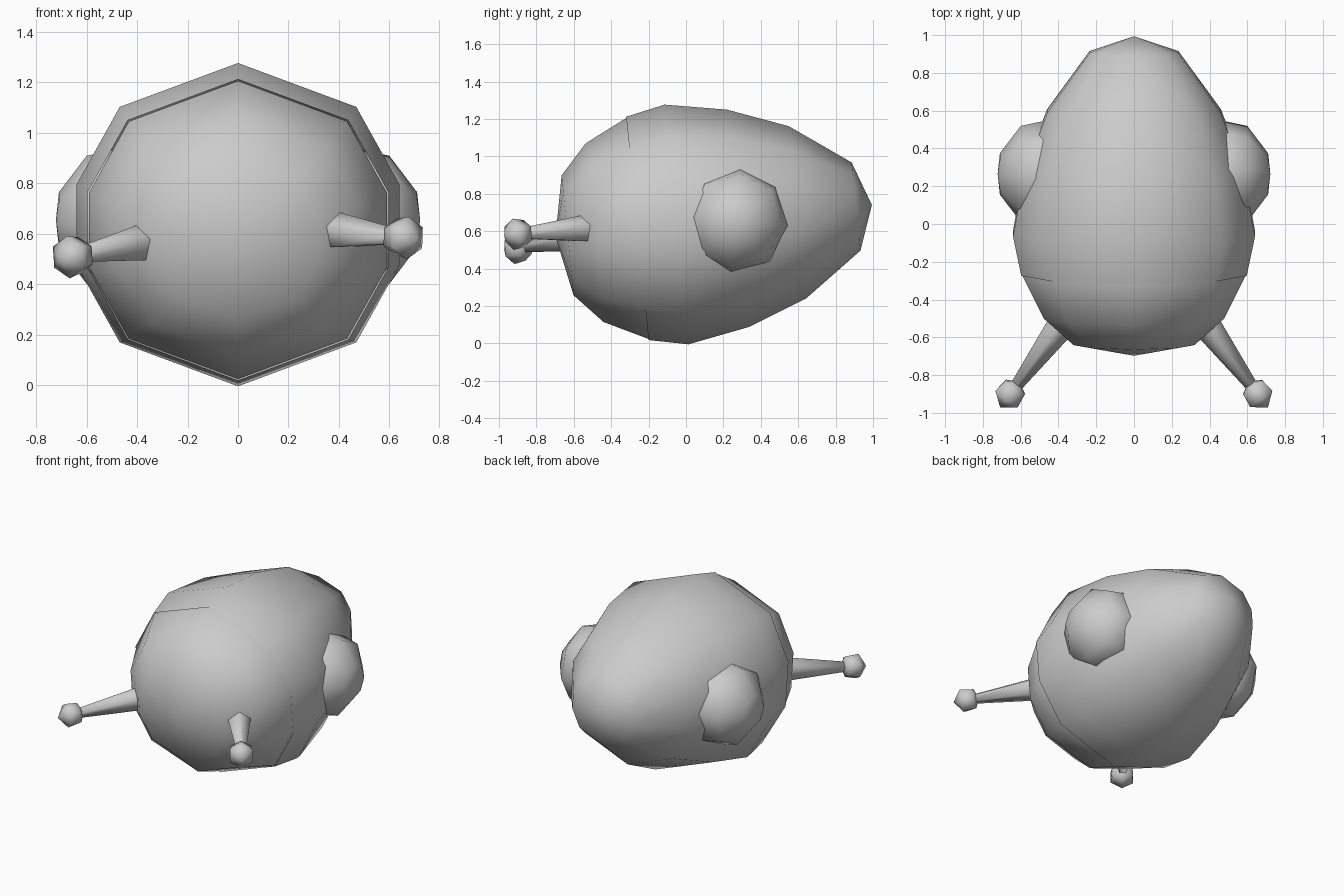
import bpy, bmesh, math
from mathutils import Vector

cube = bpy.data.objects.get("Cube")
if cube:
    bpy.data.objects.remove(cube, do_unlink=True)

grey = bpy.data.materials.new("plain grey")
grey.use_nodes = True
colour = (0.6, 0.6, 0.6, 1)
grey.diffuse_color = colour
grey.node_tree.nodes["Principled BSDF"].inputs["Base Color"].default_value = colour


def even(sides, start=0):
    return [(start + 360 * i / sides, 1) for i in range(sides)]


def lathe(name, origin, axis, profile, section):
    """Sweep (distance, radius) rings along an axis; section is (angle, scale)."""
    origin, axis = Vector(origin), Vector(axis).normalized()
    ref = Vector((0, 0, 1))
    up = (ref - axis * ref.dot(axis)).normalized()
    side = axis.cross(up)
    bm = bmesh.new()
    rings = []
    for t, r in profile:
        centre = origin + axis * t
        if r == 0:
            rings.append([bm.verts.new(centre)])
            continue
        ring = []
        for angle, scale in section:
            a = math.radians(angle)
            ring.append(bm.verts.new(
                centre + (side * math.cos(a) + up * math.sin(a)) * r * scale))
        rings.append(ring)
    n = len(section)
    for a, b in zip(rings, rings[1:]):
        for i in range(n):
            j = (i + 1) % n
            loop = [a[i % len(a)], a[j % len(a)], b[j % len(b)], b[i % len(b)]]
            bm.faces.new(list(dict.fromkeys(loop)))
    bmesh.ops.recalc_face_normals(bm, faces=bm.faces)
    for f in bm.faces:
        f.smooth = True
    mesh = bpy.data.meshes.new(name)
    bm.to_mesh(mesh)
    bm.free()
    mesh.materials.append(grey)
    obj = bpy.data.objects.new(name, mesh)
    bpy.context.collection.objects.link(obj)
    return obj


# Body: ten-sided egg tilted slightly upward to the rear
quarter = [(14, 1.025), (45, 1.03)]
section = quarter + [(90, 1)] + [(180 - a, s) for a, s in reversed(quarter)]
section += [(a + 180, s) for a, s in section]
seam, tilt = (0, -0.26, 0.615), (0, 1, 0.1)
lathe("rear_shell", seam, tilt,
      [(0, 0.6), (0.21, 0.644), (0.54, 0.584), (0.86, 0.463), (1.175, 0.237), (1.26, 0)],
      section)

# Front cap: slightly smaller and tucked under the shell
lathe("front_cap", seam, tilt,
      [(0.04, 0.59), (0, 0.594), (-0.23, 0.48), (-0.375, 0.322), (-0.44, 0)],
      section)

for label, s, tip_z, root_z in (("left", 1, 0.585, 0.61), ("right", -1, 0.51, 0.56)):
    # Side pods: shallow domes half sunk into the body
    lathe(label + "_pod", (0, 0.265, 0.655), (s, 0, 0),
          [(0.25, 0), (0.3, 0.22), (0.46, 0.285), (0.6, 0.255), (0.71, 0.11), (0.722, 0)],
          even(8, 5))
    # Tapered stalks ending in small knobs
    root, tip = Vector((s * 0.38, -0.53, root_z)), Vector((s * 0.655, -0.9, tip_z))
    axis = tip - root
    length = axis.length
    lathe(label + "_stalk", root, axis,
          [(-0.14, 0), (-0.1, 0.09), (0, 0.08), (length, 0.028), (length, 0)], even(5, 90))
    lathe(label + "_knob", tip, axis,
          [(-0.08, 0), (-0.045, 0.072), (0.03, 0.084), (0.09, 0)], even(6, 90))
